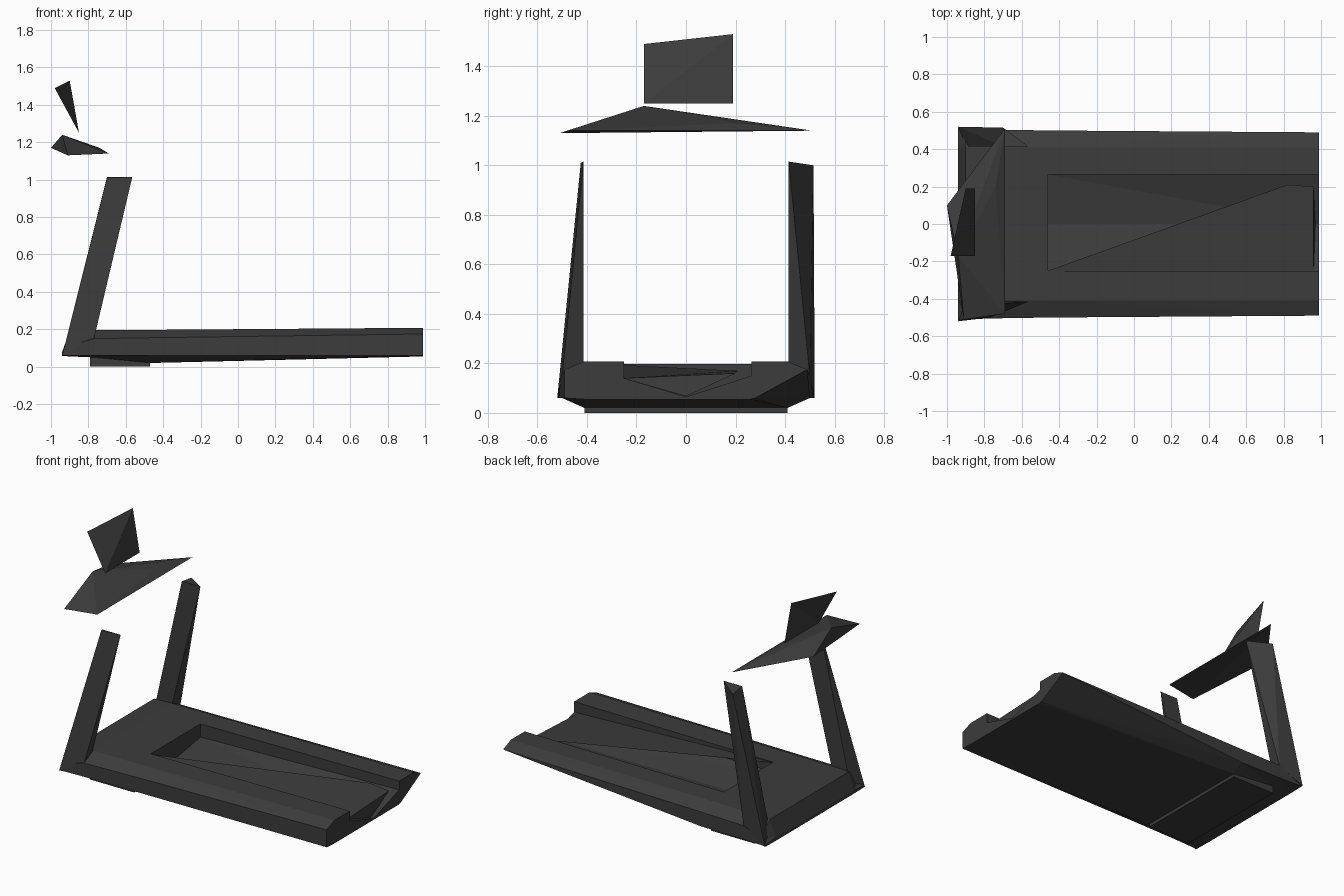
import bpy, bmesh

cube = bpy.data.objects.get("Cube")
if cube:
    bpy.data.objects.remove(cube, do_unlink=True)

# One dark material for everything
charcoal = bpy.data.materials.new("charcoal grey")
charcoal.use_nodes = True
colour = (0.045, 0.045, 0.045, 1)
charcoal.diffuse_color = colour
charcoal.node_tree.nodes["Principled BSDF"].inputs["Base Color"].default_value = colour


def finish(name, bm, solid=True):
    bmesh.ops.remove_doubles(bm, verts=bm.verts[:], dist=0.0005)
    bmesh.ops.triangulate(bm, faces=bm.faces[:])
    if solid:
        bmesh.ops.recalc_face_normals(bm, faces=bm.faces[:])
    mesh = bpy.data.meshes.new(name)
    bm.to_mesh(mesh)
    bm.free()
    mesh.materials.append(charcoal)
    obj = bpy.data.objects.new(name, mesh)
    bpy.context.collection.objects.link(obj)
    return obj


def hull(name, points):
    bm = bmesh.new()
    for p in points:
        bm.verts.new(p)
    result = bmesh.ops.convex_hull(bm, input=bm.verts[:])
    loose = [v for v in bm.verts if not v.link_faces]
    bmesh.ops.delete(bm, geom=loose, context='VERTS')
    return finish(name, bm)


def sheet(name, points, faces):
    bm = bmesh.new()
    verts = [bm.verts.new(p) for p in points]
    for f in faces:
        bm.faces.new([verts[i] for i in f])
    return finish(name, bm, solid=False)


def loft(name, rings):
    bm = bmesh.new()
    loops = [[bm.verts.new(p) for p in ring] for ring in rings]
    n = len(loops[0])
    for a, b in zip(loops, loops[1:]):
        for i in range(n):
            j = (i + 1) % n
            bm.faces.new((a[i], a[j], b[j], b[i]))
    bm.faces.new(loops[0])
    bm.faces.new(loops[-1])
    return finish(name, bm)


def deck_ring(x, half, bottom, mid, rim, floor, low_left=None):
    """Cross-section of the deck, running from right underside to left."""
    f_right, f_mid, f_left = floor
    low = low_left or half
    under = min(0.41, low - 0.02)
    profile = [(-0.41, bottom), (-half, 0.06), (-half, mid), (-0.41, rim),
               (-0.25, rim), (-0.25, f_right), (0, f_mid), (0.265, f_left),
               (0.265, rim), (0.41, rim), (half, mid), (low, 0.06),
               (under, bottom)]
    return [(x, y, z) for y, z in profile]


# Deck with a sloping nose and a V-shaped channel open at the far end
loft("deck", [
    deck_ring(-0.94, 0.515, 0.058, 0.07, 0.08, (0.08,) * 3),
    deck_ring(-0.90, 0.51, 0.055, 0.11, 0.19, (0.19,) * 3),
    deck_ring(-0.77, 0.505, 0.05, 0.15, 0.195, (0.195,) * 3),
    deck_ring(-0.46, 0.50, 0.02, 0.155, 0.197, (0.197,) * 3),
    deck_ring(-0.46, 0.50, 0.02, 0.155, 0.197, (0.13, 0.065, 0.11)),
    deck_ring(0.99, 0.49, 0.055, 0.175, 0.208, (0.14, 0.065, 0.15), 0.28),
])

# Slanted running belt lying over the channel
sheet("belt", [(-0.46, -0.25, 0.193), (0.82, 0.21, 0.17), (0.96, 0.2, 0.16),
               (0.96, -0.25, 0.14), (0.97, 0, 0.067)],
      [(0, 3, 2, 1), (3, 4, 2)])

# Foot plate under the nose
bpy.ops.mesh.primitive_cube_add(size=1, location=(-0.63, 0, 0.03))
foot = bpy.context.object
foot.name = "foot_plate"
foot.scale = (0.32, 0.82, 0.06)
foot.data.materials.append(charcoal)

# Leaning posts, tapering upward
for name, side, tip in (("right_post", -1, (-0.70, 0.425, 1.01)),
                        ("left_post", 1, (-0.70, 0.515, 1.0))):
    base = [(-0.94, 0.52, 0.06), (-0.77, 0.50, 0.15),
            (-0.77, 0.415, 0.19), (-0.91, 0.415, 0.08)]
    top = [(-0.70, 0.415, 1.015), (-0.565, 0.415, 1.015), tip]
    hull(name, [(x, side * y, z) for x, y, z in base + top])

# Faceted handlebar console
hull("handlebar", [(-0.69, 0.51, 1.14), (-1.0, 0.10, 1.17),
                   (-0.91, -0.51, 1.13), (-0.69, -0.48, 1.14),
                   (-0.94, -0.17, 1.24), (-0.74, 0.20, 1.17)])

# Display panel, folded along its diagonal
sheet("display", [(-0.85, -0.17, 1.25), (-0.85, 0.19, 1.25),
                  (-0.90, 0.19, 1.53), (-0.98, -0.17, 1.49)],
      [(0, 1, 2), (0, 2, 3)])
